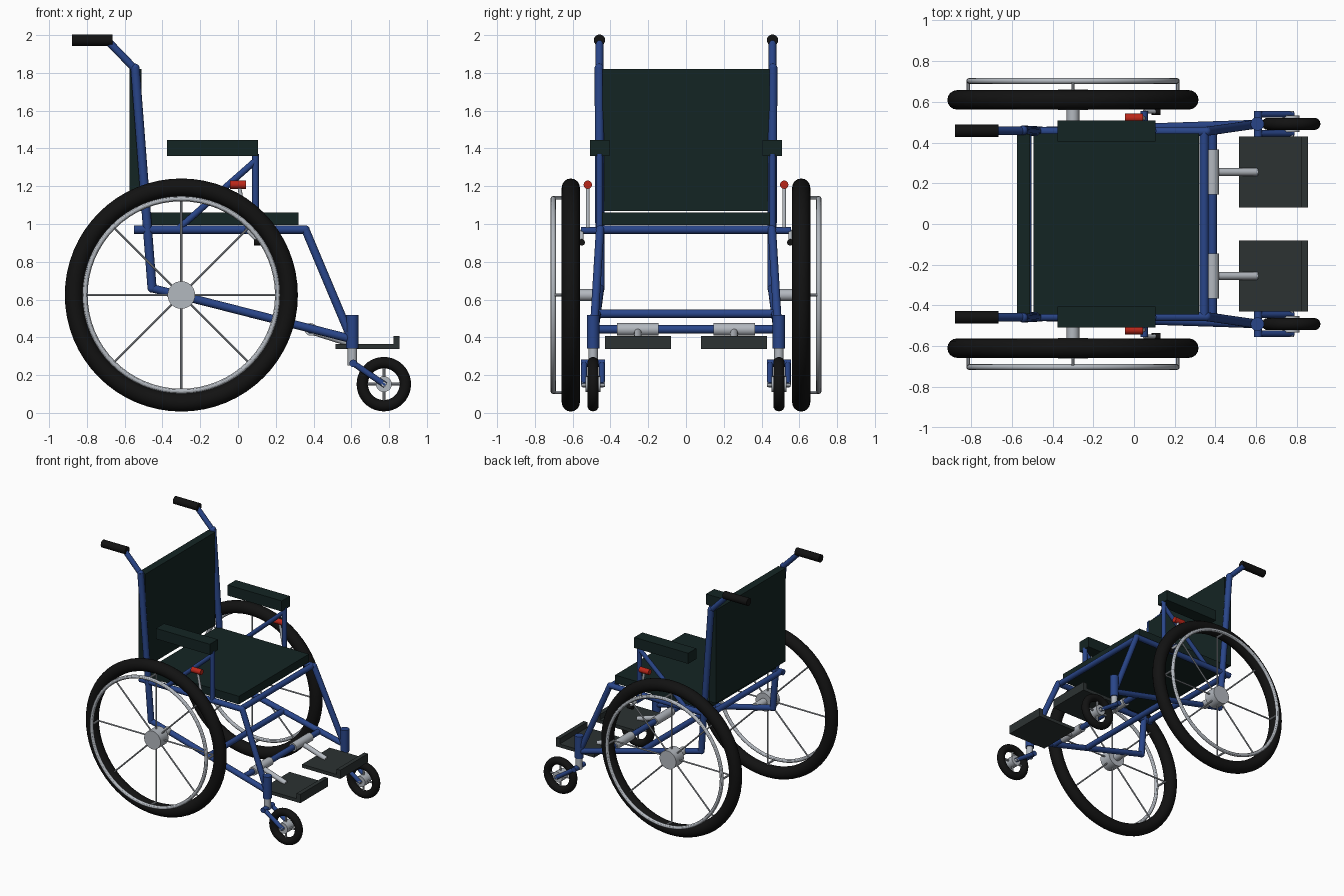
import bpy, math
from mathutils import Vector

if "Cube" in bpy.data.objects:
    bpy.data.objects.remove(bpy.data.objects["Cube"])


def material(name, rgb):
    m = bpy.data.materials.new(name)
    m.diffuse_color = (*rgb, 1)
    m.use_nodes = True
    m.node_tree.nodes["Principled BSDF"].inputs["Base Color"].default_value = m.diffuse_color
    return m


BLUE = material("blue_paint", (0.022, 0.06, 0.25))
PAD = material("dark_green_vinyl", (0.007, 0.018, 0.017))
RUBBER = material("black_rubber", (0.006, 0.006, 0.006))
PLATE = material("dark_plate", (0.025, 0.032, 0.032))
STEEL = material("steel", (0.45, 0.48, 0.52))
RED = material("red_knob", (0.5, 0.02, 0.01))


def finish(name, mat, smooth=True):
    ob = bpy.context.object
    ob.name = name
    ob.data.materials.append(mat)
    if smooth:
        bpy.ops.object.shade_smooth_by_angle()
    return ob


def tube(name, a, b, r, mat=BLUE, sides=20):
    a, b = Vector(a), Vector(b)
    d = b - a
    bpy.ops.mesh.primitive_cylinder_add(
        vertices=sides, radius=r, depth=d.length, location=(a + b) / 2,
        rotation=d.to_track_quat('Z', 'Y').to_euler())
    return finish(name, mat)


def ring(name, loc, major, minor, mat, seg=64, sides=16):
    bpy.ops.mesh.primitive_torus_add(
        major_radius=major, minor_radius=minor, major_segments=seg,
        minor_segments=sides, location=loc, rotation=(math.pi / 2, 0, 0))
    return finish(name, mat)


def box(name, lo, hi, mat):
    lo, hi = Vector(lo), Vector(hi)
    bpy.ops.mesh.primitive_cube_add(size=1, location=(lo + hi) / 2)
    bpy.context.object.scale = hi - lo
    return finish(name, mat, False)


def ball(name, loc, r, mat=BLUE):
    bpy.ops.mesh.primitive_uv_sphere_add(segments=16, ring_count=10, radius=r, location=loc)
    return finish(name, mat)


def spokes(name, c, r, count, thick):
    for i in range(count):
        t = 2 * math.pi * i / count
        tube(name, c, c + r * Vector((math.cos(t), 0, math.sin(t))), thick, STEEL, 8)


# Seat and backrest
box("seat", (-0.495, -0.445, 0.995), (0.32, 0.445, 1.06), PAD)
box("backrest", (-0.575, -0.442, 1.07), (-0.512, 0.442, 1.82), PAD)

# Cross tubes joining the two sides
for name, x, z, y in (("rear_cross_tube", -0.525, 0.97, 0.455),
                      ("front_cross_tube", 0.345, 0.97, 0.455),
                      ("middle_cross_tube", 0.07, 0.525, 0.475),
                      ("footrest_cross_tube", 0.385, 0.442, 0.48)):
    tube(name, (x, -y, z), (x, y, z), 0.022)

for s in (-1, 1):
    def P(x, y, z):
        return Vector((x, s * y, z))

    # Side frame
    tube("seat_rail", P(-0.55, 0.455, 0.97), P(0.36, 0.455, 0.97), 0.022)
    tube("front_leg", P(0.355, 0.455, 0.975), P(0.597, 0.49, 0.40), 0.022)
    tube("lower_tube", P(-0.455, 0.455, 0.66), P(0.606, 0.49, 0.39), 0.022)
    tube("back_post", P(-0.455, 0.455, 0.66), P(-0.545, 0.46, 1.83), 0.024)
    tube("handle_tube", P(-0.545, 0.458, 1.82), P(-0.69, 0.458, 1.97), 0.02)
    tube("hand_grip", P(-0.88, 0.458, 1.973), P(-0.665, 0.458, 1.973), 0.03, RUBBER)
    ball("frame_joint", P(0.357, 0.455, 0.97), 0.023)
    ball("frame_joint", P(-0.455, 0.455, 0.66), 0.024)
    ball("frame_joint", P(-0.545, 0.46, 1.825), 0.024)

    # Armrest
    p, q = P(-0.375, 0.405, 1.36), P(0.105, 0.508, 1.445)
    box("armrest_pad", (p.x, min(p.y, q.y), p.z), (q.x, max(p.y, q.y), q.z), PAD)
    tube("armrest_post", P(0.093, 0.458, 0.97), P(0.093, 0.458, 1.37), 0.018)
    tube("armrest_brace", P(-0.31, 0.458, 0.98), P(0.093, 0.458, 1.335), 0.017)

    # Brake
    tube("brake_mount", P(0.05, 0.455, 0.965), P(0.05, 0.555, 0.965), 0.018)
    tube("brake_lever", P(0.05, 0.52, 0.965), P(0.005, 0.52, 1.205), 0.01, STEEL)
    tube("brake_knob", P(-0.043, 0.52, 1.208), P(0.043, 0.52, 1.208), 0.022, RED)
    tube("brake_link", P(0.05, 0.552, 0.965), P(0.11, 0.552, 0.905), 0.01, STEEL)
    tube("brake_pad", P(0.085, 0.552, 0.903), P(0.13, 0.552, 0.903), 0.017, RUBBER)

    # Drive wheel
    c = P(-0.3, 0.61, 0.624)
    ring("drive_tire", c, 0.569, 0.048, RUBBER)
    spokes("drive_spoke", c, 0.53, 8, 0.006)
    tube("drive_hub", P(-0.3, 0.56, 0.624), P(-0.3, 0.66, 0.624), 0.073, STEEL, 32)
    tube("drive_axle", P(-0.3, 0.455, 0.624), P(-0.3, 0.57, 0.624), 0.031, STEEL)
    ring("hand_rim", P(-0.3, 0.703, 0.624), 0.51, 0.014, STEEL, 64, 12)
    for i in range(4):
        t = i * math.pi / 2
        x, z = -0.3 + 0.515 * math.cos(t), 0.624 + 0.515 * math.sin(t)
        tube("hand_rim_standoff", P(x, 0.61, z), P(x, 0.703, z), 0.008, STEEL, 8)

    # Caster wheel and fork
    c = P(0.772, 0.492, 0.152)
    ring("caster_tire", c, 0.114, 0.03, RUBBER, 40)
    spokes("caster_spoke", c, 0.1, 4, 0.008)
    tube("caster_hub", P(0.772, 0.452, 0.152), P(0.772, 0.532, 0.152), 0.042, STEEL)
    tube("caster_axle", P(0.772, 0.43, 0.152), P(0.772, 0.554, 0.152), 0.014, STEEL)
    tube("caster_housing", P(0.606, 0.492, 0.34), P(0.606, 0.492, 0.518), 0.033)
    tube("caster_stem", P(0.606, 0.492, 0.25), P(0.606, 0.492, 0.35), 0.025, STEEL)
    tube("fork_crown", P(0.61, 0.428, 0.262), P(0.61, 0.556, 0.262), 0.02)
    for y in (0.445, 0.539):
        tube("fork_leg", P(0.606, y, 0.266), P(0.78, y, 0.147), 0.016)

    # Footrest
    tube("footrest_sleeve", P(0.385, 0.145, 0.442), P(0.385, 0.365, 0.442), 0.033, STEEL)
    tube("footrest_arm", P(0.385, 0.255, 0.435), P(0.605, 0.255, 0.365), 0.019, STEEL)
    ya, yb = sorted((s * 0.08, s * 0.43))
    box("footplate", (0.515, ya, 0.338), (0.855, yb, 0.365), PLATE)
    box("footplate_lip", (0.822, ya, 0.34), (0.855, yb, 0.408), PLATE)
